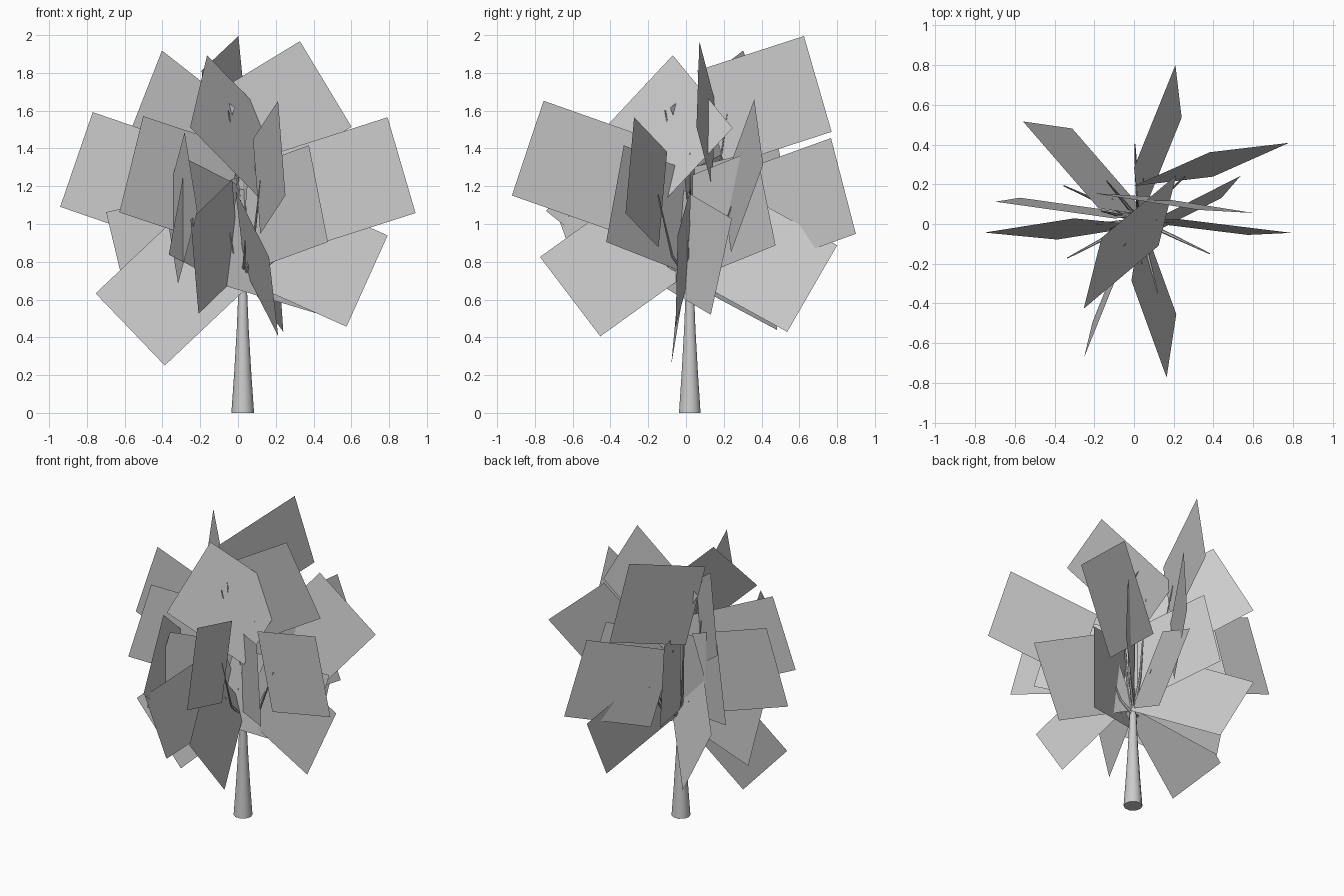
import bpy
import bmesh
from math import radians, sin, cos
from mathutils import Vector

default_cube = bpy.data.objects.get("Cube")
if default_cube:
    bpy.data.objects.remove(default_cube, do_unlink=True)

# One plain grey for the whole tree
grey = bpy.data.materials.new("plain_grey")
grey.use_nodes = True
colour = (0.6, 0.6, 0.6, 1)
grey.diffuse_color = colour
grey.node_tree.nodes["Principled BSDF"].inputs["Base Color"].default_value = colour

CARD_LENGTH = 0.625
CARD_WIDTH = 0.53

# Upright leaf cards: centre x, y, z, compass angle, upward pitch
upright_cards = [
    (.58, -.21, 1.22, -17, 17),
    (-.56, .2, 1.24, 178, 19),
    (-.3, .2, 1.535, 135, 29),
    (-.07, .415, 1.65, 71, 17),
    (.165, -.55, 1.3, -77, 19),
    (-.305, -.13, 1.23, 210, 16),
    (.205, -.17, 1.08, -43, 15),
    (-.3, -.34, 1.085, -78, 38),
    (-.14, -.185, 1.0, 233, 17),
    (.115, .58, 1.11, 58, 17),
    (.2, .21, 1.055, 45, 16),
    (-.08, .26, 1.085, 112, 13),
    (-.21, .155, 1.08, 153, 13),
]

# Leaning leaf cards: the same, then a roll about the long axis
leaning_cards = [
    (-.345, -.025, .655, 189, -43, -10),
    (-.335, .08, .875, 172, -13, 4),
    (.2, .105, 1.58, -9, 31, -3),
    (-.02, -.09, 1.51, 220, 38, -24),
    (-.12, -.31, .88, 248, -20, 3),
    (.1, -.37, .79, -70, -34, -17),
    (.4, -.015, .825, -7, -24, 4),
    (.12, .41, .8, 68, -27, 14),
    (-.245, .28, .79, 131, -22, 18),
    (.39, .3, 1.255, 24, 48, 13),
    (.22, .05, .855, 27, -15, 6),
]


def leaf_card(name, x, y, z, turn, pitch, roll=0):
    """Make a flat rectangle and return the point where its twig joins."""
    a, p, r = radians(turn), radians(pitch), radians(roll)
    along = Vector((cos(p) * cos(a), cos(p) * sin(a), sin(p)))
    side = Vector((-sin(a), cos(a), 0))
    across = along.cross(side) * cos(r) + side * sin(r)
    half_long = along * CARD_LENGTH / 2
    half_wide = across * CARD_WIDTH / 2
    centre = Vector((x, y, z))

    bm = bmesh.new()
    corners = [(-1, -1), (1, -1), (1, 1), (-1, 1)]
    bm.faces.new([bm.verts.new(centre + half_long * i + half_wide * j)
                  for i, j in corners])
    mesh = bpy.data.meshes.new(name)
    bm.to_mesh(mesh)
    bm.free()
    mesh.materials.append(grey)
    bpy.context.collection.objects.link(bpy.data.objects.new(name, mesh))
    return centre - half_long * 0.7


def tapered_tube(name, points, radii, sides):
    """Sweep a round section along a path with changing radius."""
    curve = bpy.data.curves.new(name, "CURVE")
    curve.dimensions = "3D"
    curve.bevel_depth = 1
    curve.bevel_resolution = sides // 4 - 1
    curve.use_fill_caps = True
    spline = curve.splines.new("POLY")
    spline.points.add(len(points) - 1)
    for point, place, radius in zip(spline.points, points, radii):
        point.co = (*place, 1)
        point.radius = radius
    curve.materials.append(grey)
    tube = bpy.data.objects.new(name, curve)
    bpy.context.collection.objects.link(tube)
    bpy.ops.object.select_all(action="DESELECT")
    tube.select_set(True)
    bpy.context.view_layer.objects.active = tube
    bpy.ops.object.convert(target="MESH")
    bpy.ops.object.shade_smooth_by_angle(angle=radians(50))


# Trunk and the thin leader rising from it
foot = Vector((.025, .02, 0))
fork = Vector((.025, .02, .67))
tapered_tube("trunk",
             [foot, foot.lerp(fork, .3), foot.lerp(fork, .65), fork],
             [.06, .046, .032, .022], 16)
tapered_tube("leader",
             [fork, (.03, .01, .87), (0, -.04, 1.2), (-.05, -.11, 1.6)],
             [.02, .012, .008, .003], 8)

# Leaf cards, each held by a bent twig
for number, card in enumerate(upright_cards + leaning_cards, 1):
    joint = leaf_card(f"leaf_card_{number}", *card)
    start = fork + Vector((0, 0, .02 * (number % 4)))
    elbow = start.lerp(joint, .55)
    elbow.z = start.z + (joint.z - start.z) * .3
    tapered_tube(f"twig_{number}", [start, elbow, joint], [.011, .008, .003], 8)
